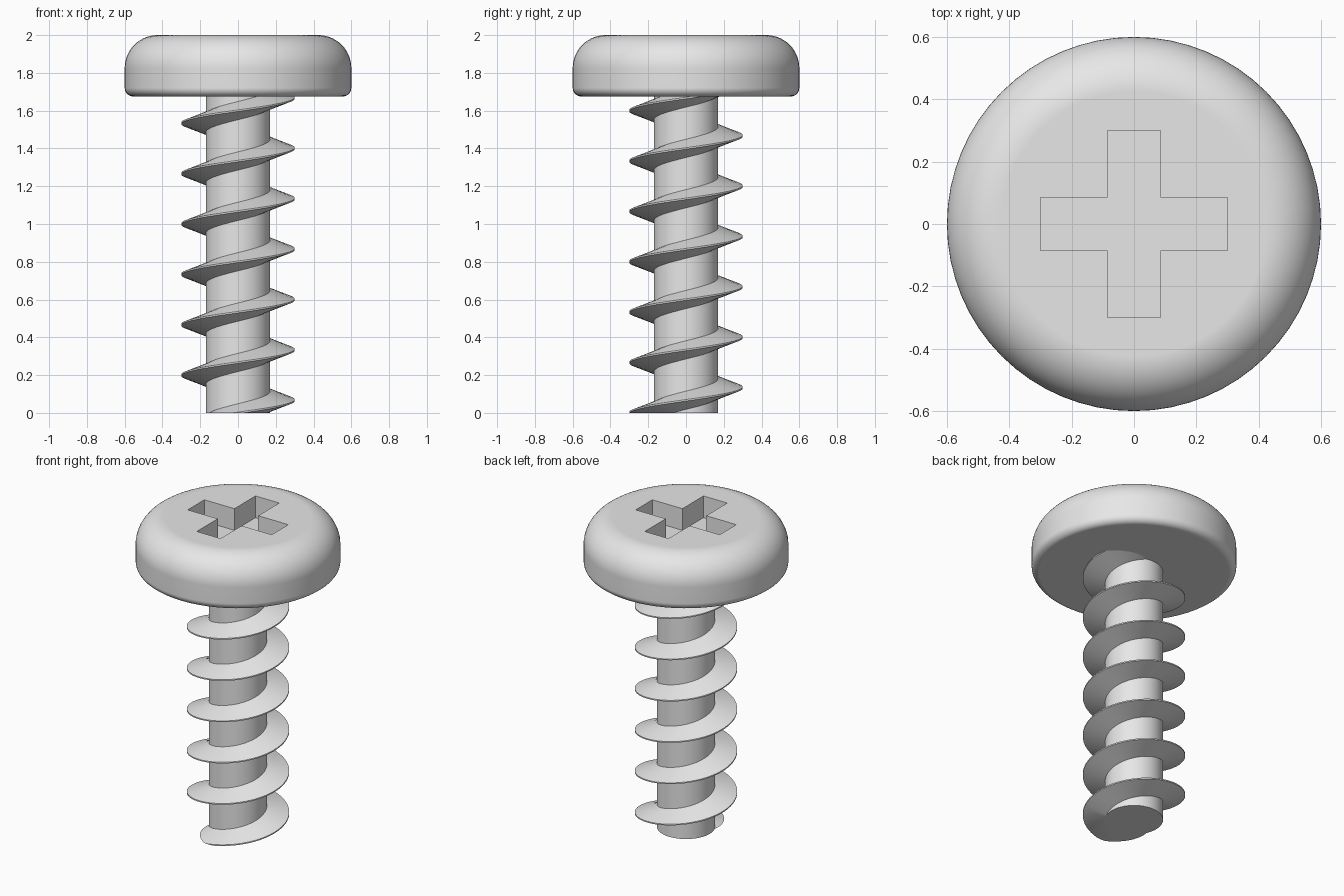
import bpy, bmesh, math

if "Cube" in bpy.data.objects:
    bpy.data.objects.remove(bpy.data.objects["Cube"], do_unlink=True)

SEGS = 64
PITCH = 0.2667

steel = bpy.data.materials.new("light grey metal")
steel.use_nodes = True
steel.diffuse_color = (0.8, 0.8, 0.8, 1)
steel.node_tree.nodes["Principled BSDF"].inputs["Base Color"].default_value = (0.8, 0.8, 0.8, 1)


def make_object(name, bm):
    bmesh.ops.recalc_face_normals(bm, faces=bm.faces[:])
    mesh = bpy.data.meshes.new(name)
    bm.to_mesh(mesh)
    bm.free()
    mesh.materials.append(steel)
    obj = bpy.data.objects.new(name, mesh)
    bpy.context.collection.objects.link(obj)
    return obj


def activate(obj):
    bpy.ops.object.select_all(action='DESELECT')
    obj.select_set(True)
    bpy.context.view_layer.objects.active = obj


def smooth(obj, angle=35):
    activate(obj)
    bpy.ops.object.shade_smooth_by_angle(angle=math.radians(angle))


def lathe(name, profile):
    """Revolve (radius, z) points round the z axis and cap both ends."""
    bm = bmesh.new()
    rings = []
    for r, z in profile:
        rings.append([bm.verts.new((r * math.cos(math.tau * i / SEGS),
                                    r * math.sin(math.tau * i / SEGS), z))
                      for i in range(SEGS)])
    for a, b in zip(rings, rings[1:]):
        for i in range(SEGS):
            j = (i + 1) % SEGS
            bm.faces.new((a[i], a[j], b[j], b[i]))
    bm.faces.new(rings[0])
    bm.faces.new(rings[-1])
    return make_object(name, bm)


def arc(cx, cz, r, start, end, steps):
    angles = [math.radians(start + (end - start) * i / steps) for i in range(steps + 1)]
    return [(cx + r * math.cos(a), cz + r * math.sin(a)) for a in angles]


# Pan head: small round below, large round above
head = lathe("head", arc(0.555, 1.72, 0.045, -90, 0, 6) + arc(0.425, 1.825, 0.175, 0, 90, 14))

# Cross-shaped drive recess cut into the head
W, L, DEPTH = 0.085, 0.30, 0.14
quarter = [(L, -W), (L, W), (W, W)]
outline = []
for k in range(4):
    c, s = round(math.cos(k * math.pi / 2)), round(math.sin(k * math.pi / 2))
    outline += [(x * c - y * s, x * s + y * c) for x, y in quarter]
bm = bmesh.new()
base = bm.faces.new([bm.verts.new((x, y, 2 - DEPTH)) for x, y in outline])
top = bmesh.ops.extrude_face_region(bm, geom=[base])
for v in top["geom"]:
    if isinstance(v, bmesh.types.BMVert):
        v.co.z = 2.1
cutter = make_object("recess_cutter", bm)
cutter.hide_render = True
cut = head.modifiers.new("recess", 'BOOLEAN')
cut.operation = 'DIFFERENCE'
cut.solver = 'EXACT'
cut.object = cutter
activate(head)
bpy.ops.object.modifier_apply(modifier=cut.name)
bpy.data.objects.remove(cutter, do_unlink=True)
smooth(head)
weighted = head.modifiers.new("flat_top_normals", 'WEIGHTED_NORMAL')
weighted.keep_sharp = True

# Plain cylindrical shank
shank = lathe("shank", [(0.17, 0), (0.17, 1.70)])
smooth(shank)

# Helical thread with a tapered section, trimmed flat at the tip of the screw
section = [(0.165, -0.05), (0.30, -0.004), (0.30, 0.004), (0.165, 0.05)]
bm = bmesh.new()
first, last = -20, int(SEGS * 1.73 / PITCH)
previous = None
for i in range(first, last + 1):
    a = math.tau * i / SEGS - math.pi / 2
    z = PITCH * i / SEGS
    ring = [bm.verts.new((r * math.cos(a), r * math.sin(a), z + dz)) for r, dz in section]
    if previous:
        for j in range(4):
            k = (j + 1) % 4
            bm.faces.new((previous[j], previous[k], ring[k], ring[j]))
    if i in (first, last):
        bm.faces.new(ring)
    previous = ring
bmesh.ops.bisect_plane(bm, geom=bm.verts[:] + bm.edges[:] + bm.faces[:],
                       plane_co=(0, 0, 0), plane_no=(0, 0, 1), clear_inner=True)
bmesh.ops.holes_fill(bm, edges=[e for e in bm.edges if e.is_boundary], sides=0)
thread = make_object("thread", bm)
smooth(thread, 30)
